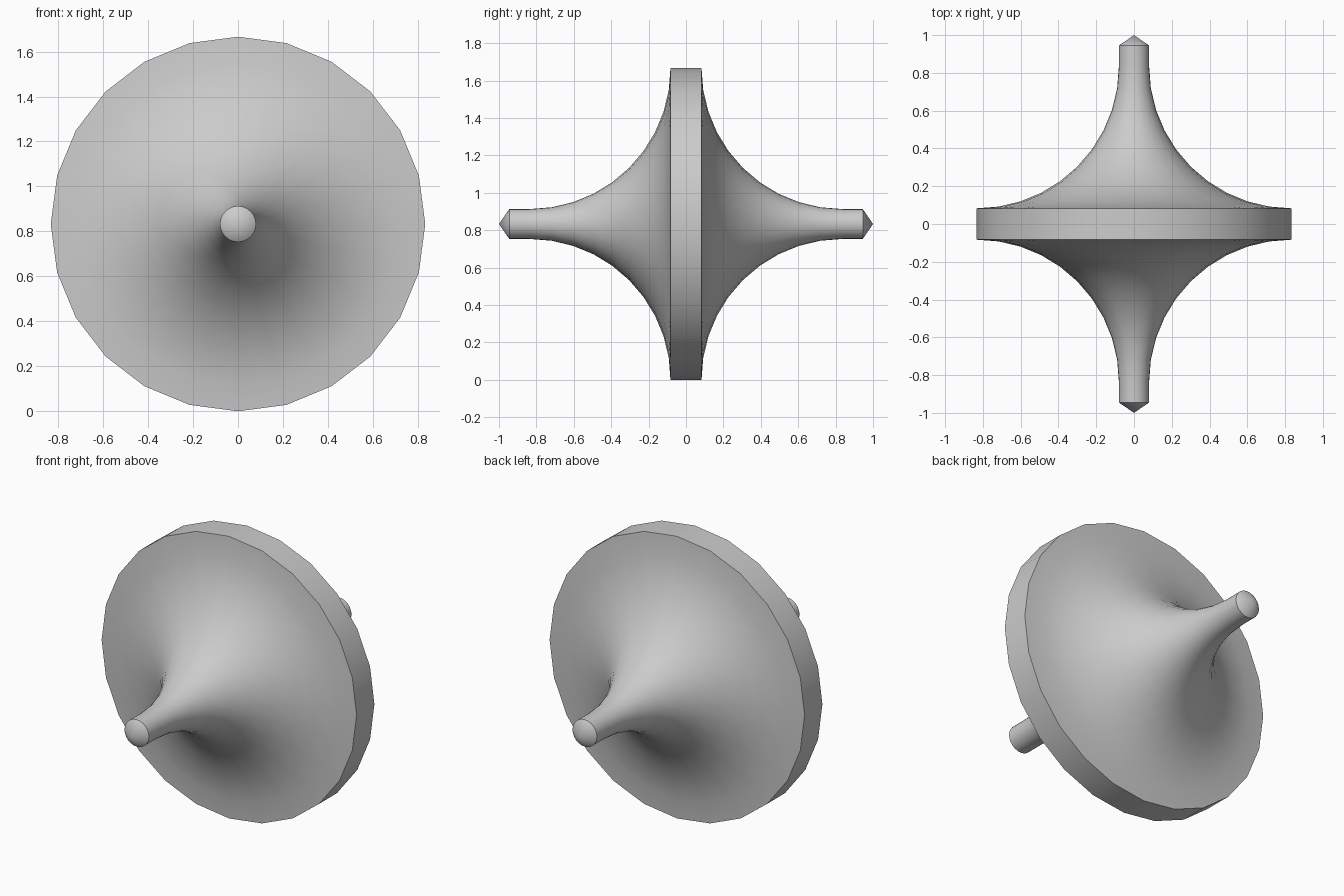
import bpy, bmesh, math
from mathutils import Vector

cube = bpy.data.objects.get("Cube")
if cube:
    bpy.data.objects.remove(cube, do_unlink=True)

RIM, STEM, HALF_RIM, SHOULDER, TIP = 0.833, 0.08, 0.083, 0.945, 1.0
SIDES, STEPS = 24, 10

grey = bpy.data.materials.new("plain grey")
grey.use_nodes = True
colour = (0.6, 0.6, 0.6, 1)
grey.diffuse_color = colour
grey.node_tree.nodes["Principled BSDF"].inputs["Base Color"].default_value = colour

# Half profile (radius, y): rim edge, concave quarter arc, stem, shoulder
arc = RIM - STEM
half = []
for i in range(STEPS + 1):
    a = math.pi / 2 * i / STEPS
    half.append((RIM - arc * math.sin(a), HALF_RIM + arc * (1 - math.cos(a))))
half.append((STEM, SHOULDER))

# Mirror the profile front to back
profile = [(r, -y) for r, y in reversed(half)] + half

# Spin the profile around the y axis, closing both ends with pointed tips
bm = bmesh.new()
rings = []
for r, y in profile:
    angles = [math.tau * k / SIDES for k in range(SIDES)]
    rings.append([bm.verts.new((r * math.sin(a), y, RIM + r * math.cos(a))) for a in angles])
front_tip = bm.verts.new(Vector((0, -TIP, RIM)))
back_tip = bm.verts.new(Vector((0, TIP, RIM)))
for k in range(SIDES):
    n = (k + 1) % SIDES
    for a, b in zip(rings, rings[1:]):
        bm.faces.new((a[k], a[n], b[n], b[k]))
    bm.faces.new((front_tip, rings[0][n], rings[0][k]))
    bm.faces.new((back_tip, rings[-1][k], rings[-1][n]))
bmesh.ops.recalc_face_normals(bm, faces=bm.faces)

mesh = bpy.data.meshes.new("spinning_top")
bm.to_mesh(mesh)
bm.free()
mesh.materials.append(grey)
top = bpy.data.objects.new("spinning_top", mesh)
bpy.context.collection.objects.link(top)

# Smooth surface with crisp rim and tip edges
bpy.ops.object.select_all(action="DESELECT")
top.select_set(True)
bpy.context.view_layer.objects.active = top
bpy.ops.object.shade_smooth_by_angle(angle=math.radians(30))
